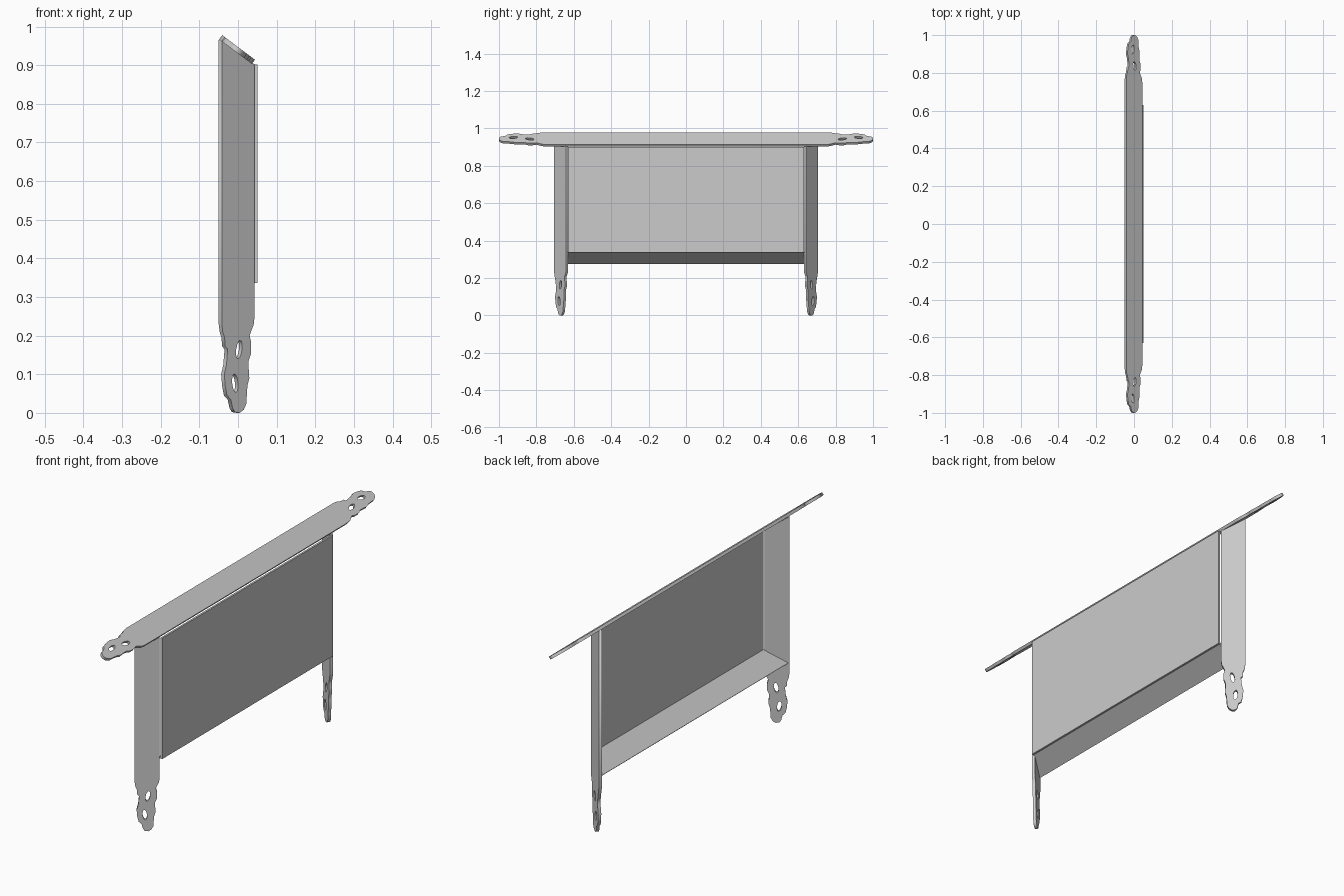
import bpy
import math
from mathutils import Matrix, Vector

cube = bpy.data.objects.get("Cube")
if cube:
    bpy.data.objects.remove(cube, do_unlink=True)

grey = bpy.data.materials.new("plain grey")
grey.use_nodes = True
colour = (0.6, 0.6, 0.6, 1)
grey.diffuse_color = colour
grey.node_tree.nodes["Principled BSDF"].inputs["Base Color"].default_value = colour

HALF = 0.053      # half width of every strip
THICK = 0.0135    # strip thickness

# Ornamental end tab: (offset across the strip, distance from the tip)
TAB = [(HALF, .25), (.05, .228), (.042, .212), (.037, .2), (.042, .182),
       (.042, .155), (.034, .135), (.034, .115), (.036, .09), (.03, .07),
       (.028, .05), (.027, .025), (.018, .008), (.005, 0),
       (-.01, .002), (-.018, .012), (-.024, .035), (-.036, .045), (-.042, .07),
       (-.045, .1), (-.038, .125), (-.036, .145), (-.034, .165),
       (-.042, .172), (-.044, .195), (-.05, .21), (-HALF, .23)]


def tab_hole(u, d, tilt):
    """Slim, slightly tilted eye-shaped hole."""
    points = []
    for i in range(12):
        a = math.tau * i / 12
        along, across = .024 * math.sin(a), .0095 * math.cos(a)
        points.append((u + across + tilt * along, d + along))
    return points


HOLES = [tab_hole(-.01, .077, -.1), tab_hole(.003, .164, .15)]


def plate(name, loops, origin, across, along, thick, mirror=False):
    """Flat plate from closed loops; the outer face passes through origin."""
    curve = bpy.data.curves.new(name, 'CURVE')
    curve.dimensions = '2D'
    curve.fill_mode = 'BOTH'
    curve.extrude = thick / 2
    for loop in loops:
        spline = curve.splines.new('POLY')
        spline.points.add(len(loop) - 1)
        for point, (u, v) in zip(spline.points, loop):
            point.co = (u, v, 0, 1)
        spline.use_cyclic_u = True
    temp = bpy.data.objects.new(name + " outline", curve)
    bpy.context.collection.objects.link(temp)
    mesh = bpy.data.meshes.new_from_object(
        temp.evaluated_get(bpy.context.evaluated_depsgraph_get()))
    bpy.data.objects.remove(temp, do_unlink=True)

    across, along = Vector(across).normalized(), Vector(along)
    normal = across.cross(along)
    place = Matrix((across, along, normal)).transposed().to_4x4()
    place.translation = Vector(origin) - normal * thick / 2
    if mirror:
        place = Matrix.Diagonal((1, -1, 1, 1)) @ place
    mesh.transform(place)
    if mirror:
        mesh.flip_normals()
    mesh.materials.clear()
    mesh.materials.append(grey)
    obj = bpy.data.objects.new(name, mesh)
    bpy.context.collection.objects.link(obj)
    return obj


# Splayed legs, cut at the top to meet the sloping top strip
leg = [(HALF, .902)] + TAB + [(-HALF, .965)]
for name, mirror in (("right_leg", False), ("left_leg", True)):
    plate(name, [leg] + HOLES, (.0005, -.673, 0), (.8, .6, 0), (0, 0, 1),
          THICK, mirror)

# Sloping top strip with a tab at each end
near = [(u, d - 1) for u, d in TAB]
far = [(u, 1 - d) for u, d in reversed(TAB)]
top_holes = []
for hole in HOLES:
    top_holes.append([(u, d - 1) for u, d in hole])
    top_holes.append([(u, 1 - d) for u, d in hole])
plate("top_strip", [near + far] + top_holes, (.0015, 0, .946),
      (.8, 0, -.6), (0, 1, 0), THICK)

# Sloping bottom ledge, widening towards the open side
ledge = [(-HALF, -.697), (HALF, -.631), (HALF, .631), (-HALF, .697)]
plate("bottom_ledge", [ledge], (0, 0, .307), (.8, 0, .6), (0, -1, 0), .006)

# Upright panel
bpy.ops.mesh.primitive_cube_add(size=1, location=(.0455, 0, .619))
panel = bpy.context.object
panel.name = "panel"
panel.scale = (.009, 1.262, .566)
panel.data.materials.append(grey)
